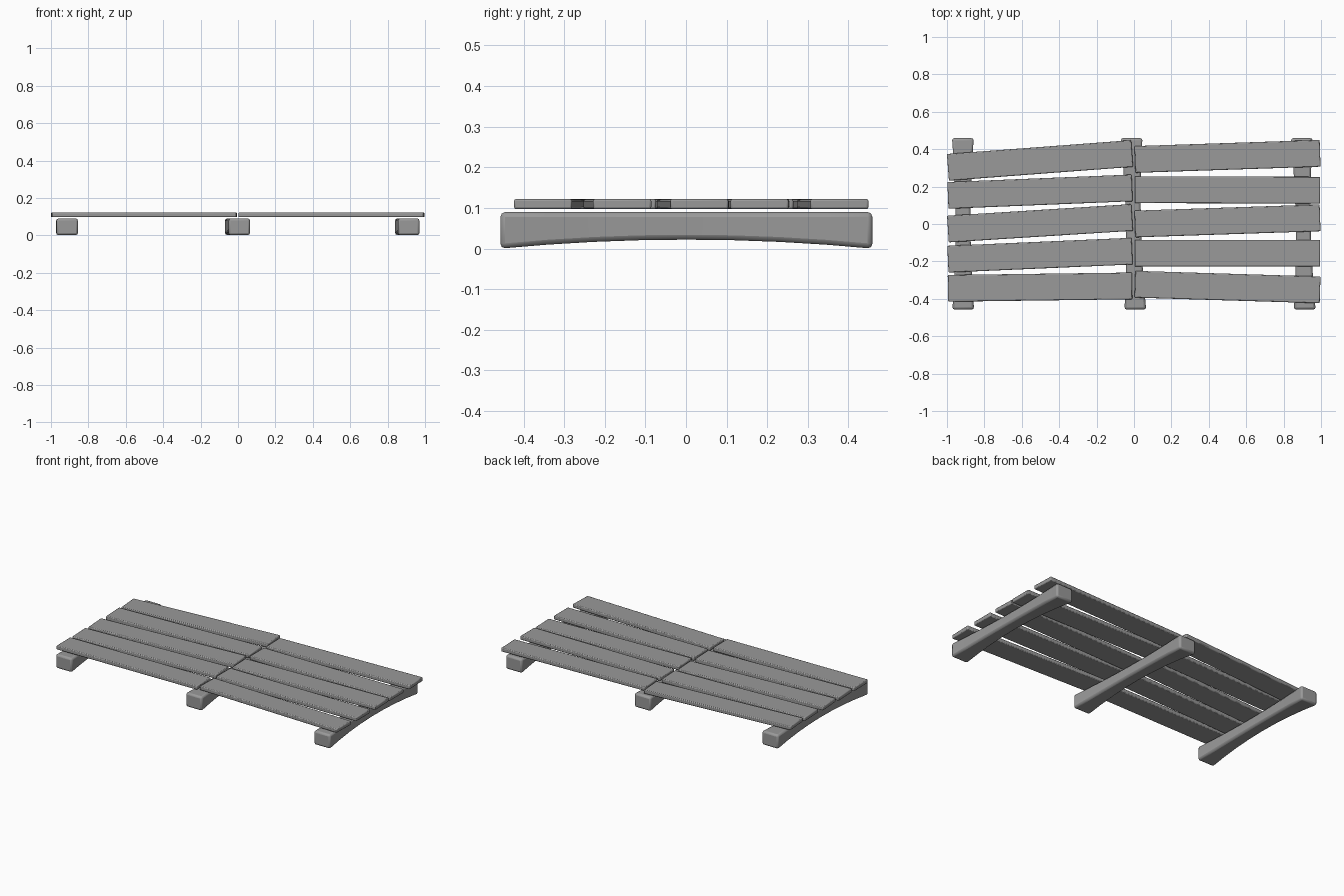
import bpy
import bmesh
import math
from mathutils import Vector

cube = bpy.data.objects.get("Cube")
if cube:
    bpy.data.objects.remove(cube, do_unlink=True)

grey = bpy.data.materials.new("weathered grey")
grey.use_nodes = True
colour = (0.32, 0.32, 0.32, 1)
grey.diffuse_color = colour
grey.node_tree.nodes["Principled BSDF"].inputs["Base Color"].default_value = colour


def loft(name, sections, bevel):
    """Skin four-cornered sections into one bar with worn edges."""
    bm = bmesh.new()
    rings = [[bm.verts.new(p) for p in ring] for ring in sections]
    for a, b in zip(rings, rings[1:]):
        for i in range(4):
            j = (i + 1) % 4
            bm.faces.new((a[i], a[j], b[j], b[i]))
    bm.faces.new(rings[0][::-1])
    bm.faces.new(rings[-1])
    bmesh.ops.recalc_face_normals(bm, faces=bm.faces)
    mesh = bpy.data.meshes.new(name)
    bm.to_mesh(mesh)
    bm.free()
    mesh.materials.append(grey)
    obj = bpy.data.objects.new(name, mesh)
    bpy.context.collection.objects.link(obj)
    mod = obj.modifiers.new("worn_edges", 'BEVEL')
    mod.width = bevel
    mod.segments = 2
    mod.limit_method = 'ANGLE'
    mod.angle_limit = math.radians(40)
    bpy.ops.object.select_all(action='DESELECT')
    obj.select_set(True)
    bpy.context.view_layer.objects.active = obj
    bpy.ops.object.shade_smooth_by_angle(angle=math.radians(50))


def beam(name, front_x, back_x):
    """Cross beam, waisted in plan and arched underneath."""
    sections = []
    for i in range(9):
        t = i / 8
        swell = abs(2 * t - 1) ** 2
        x = front_x + (back_x - front_x) * t
        y = -0.457 + 0.916 * t
        half = 0.04 + 0.018 * swell
        low = 0.022 * (1 - swell)
        sections.append([(x - half, y, low), (x + half, y, low),
                         (x + half, y, 0.09), (x - half, y, 0.09)])
    loft(name, sections, 0.012)


def plank(name, x0, x1, y0, y1, width=0.143):
    """Deck board between two end centres, with ends cut square to its run."""
    start, end = Vector((x0, y0, 0)), Vector((x1, y1, 0))
    run = (end - start).normalized()
    side = Vector((-run.y, run.x, 0)) * width / 2
    sections = []
    for i in range(5):
        c = start.lerp(end, i / 4)
        sections.append([c + s * side + Vector((0, 0, z))
                         for s, z in ((-1, 0.097), (1, 0.097), (1, 0.122), (-1, 0.122))])
    loft(name, sections, 0.005)


# Cross beams
beam("right_beam", -0.913, -0.915)
beam("middle_beam", 0.007, -0.013)
beam("left_beam", 0.913, 0.897)

# Deck boards: y of the outer and inner end centres, back to front
right_rows = [(0.303, 0.377), (0.153, 0.193), (-0.027, 0.035), (-0.188, -0.145), (-0.344, -0.331)]
left_rows = [(0.378, 0.345), (0.181, 0.183), (0.033, 0.0), (-0.157, -0.157), (-0.352, -0.322)]
for n, (outer, inner) in enumerate(right_rows, 1):
    plank(f"right_plank_{n}", -0.995, -0.01, outer, inner)
for n, (outer, inner) in enumerate(left_rows, 1):
    plank(f"left_plank_{n}", 0.005, 0.995, inner, outer)
